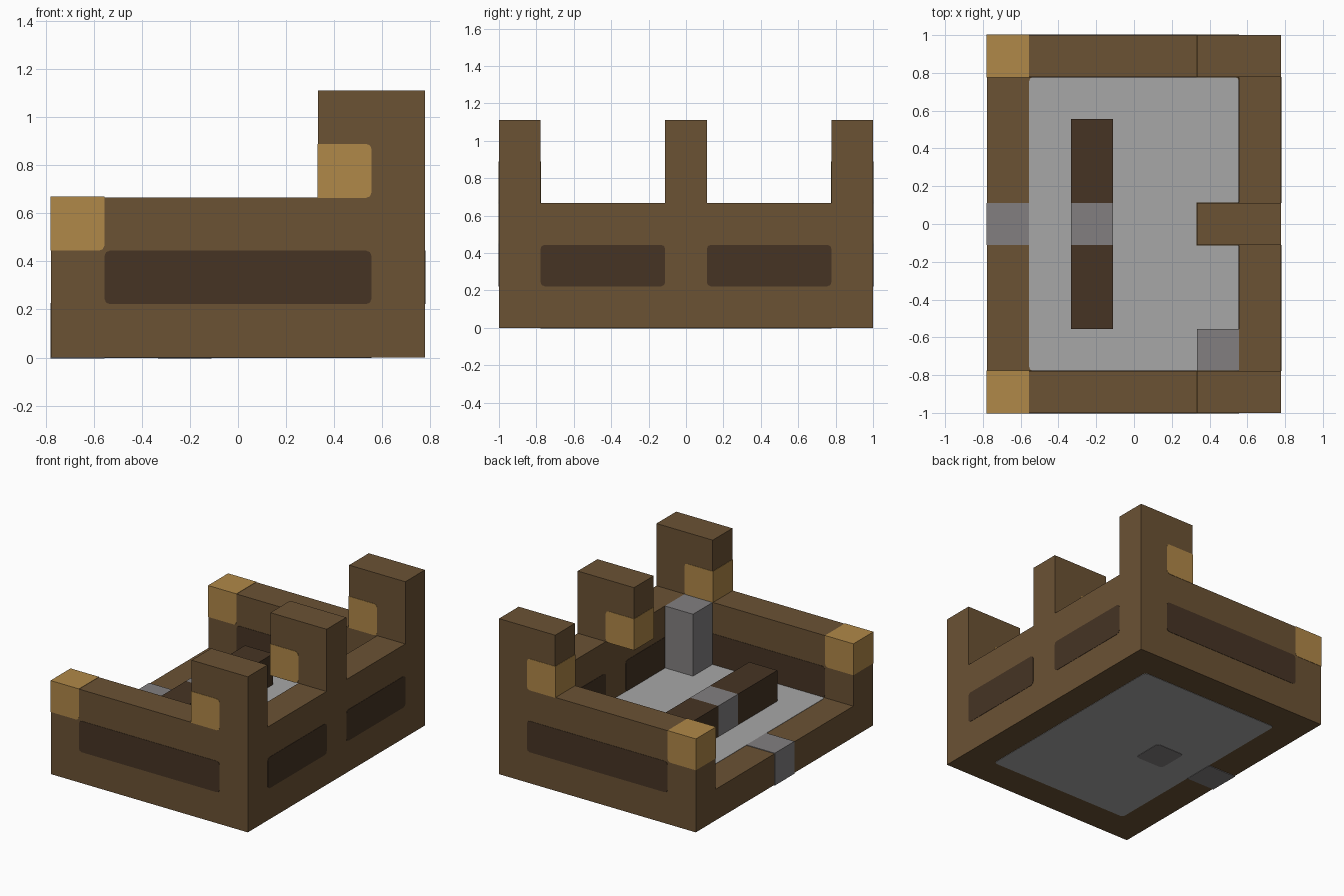
import bpy, bmesh
from mathutils import Vector

old = bpy.data.objects.get("Cube")
if old:
    bpy.data.objects.remove(old, do_unlink=True)

U = 2 / 9                            # one grid cell
ORIGIN = Vector((-3.5, -4.5, 0))     # grid corner, in cells
E = 0.01                             # how far inlays stand proud, in cells


def material(name, rgb):
    lin = [((c / 255 + 0.055) / 1.055) ** 2.4 for c in rgb] + [1]
    m = bpy.data.materials.new(name)
    m.use_nodes = True
    m.diffuse_color = lin
    m.node_tree.nodes["Principled BSDF"].inputs["Base Color"].default_value = lin
    return m


wood = material("brown wood", (107, 82, 52))
dark = material("dark wood", (70, 52, 36))
gold = material("golden wood", (176, 136, 72))
pale = material("pale stone", (167, 167, 167))
grey = material("grey stone", (130, 127, 128))


def block(name, lo, hi, mat, axis=None, corner=lambda p: True):
    """Box between two grid points; edges along axis that pass corner() are rounded."""
    lo, hi = Vector(lo), Vector(hi)
    bm = bmesh.new()
    bmesh.ops.create_cube(bm, size=1)
    mid, size = (lo + hi) / 2, hi - lo
    for v in bm.verts:
        v.co = mid + Vector(a * b for a, b in zip(v.co, size))
    if axis is not None:
        edges = [e for e in bm.edges
                 if abs((e.verts[0].co - e.verts[1].co)[axis]) > 1e-4
                 and corner((e.verts[0].co + e.verts[1].co) / 2 - mid)]
        bmesh.ops.bevel(bm, geom=edges, offset=0.1, segments=2, profile=0.5,
                        affect='EDGES')
    for v in bm.verts:
        v.co = (v.co + ORIGIN) * U
    me = bpy.data.meshes.new(name)
    bm.to_mesh(me)
    bm.free()
    me.materials.append(mat)
    ob = bpy.data.objects.new(name, me)
    bpy.context.collection.objects.link(ob)
    return ob


# base with stone floor and a stone step in the open side
block("base", (0, 0, 0), (7, 9, 1), wood)
block("floor", (1, 1, -E), (6, 8, 1 + E), pale, axis=2)
block("entrance_step", (-E, 4, -2 * E), (1, 5, 1 + 2 * E), grey)
block("floor_patch", (2, 4, -2 * E), (3, 5, 0.5), grey, axis=2)

# side walls with dark panels and golden end caps
for side, y in (("front", 0), ("back", 8)):
    block(side + "_wall", (0, y, 1), (7, y + 1, 3), wood)
    block(side + "_panel", (1, y - E, 1), (6, y + 1 + E, 2), dark, axis=1)
    block(side + "_end_cap", (-E, y - E, 2), (1, y + 1 + E, 3 + E), gold, axis=1,
          corner=lambda p: p.x > 0 and p.z < 0)

# long closed wall with two dark panels
block("long_wall", (6, 1, 1), (7, 8, 3), wood)
for side, y in (("front", 1), ("back", 5)):
    block(side + "_long_panel", (6 - E, y, 1), (7 + E, y + 3, 2), dark, axis=0)

# raised battlements, each with a golden inner bracket
for side, y in (("front", 0), ("middle", 4), ("back", 8)):
    block(side + "_battlement", (5, y, 3), (7, y + 1, 5), wood)
    block(side + "_bracket", (5 - E, y - E, 3 - E), (6, y + 1 + E, 4), gold, axis=1,
          corner=lambda p: p.x > 0)

# low bench with a stone centre
block("bench_centre", (2, 4, 1), (3, 5, 2), grey)
for side, y in (("front", 2), ("back", 5)):
    block(side + "_bench", (2, y, 1), (3, y + 2, 2), dark)

# stone post in the corner
block("stone_post", (5, 1, 1), (6, 2, 3), grey)
